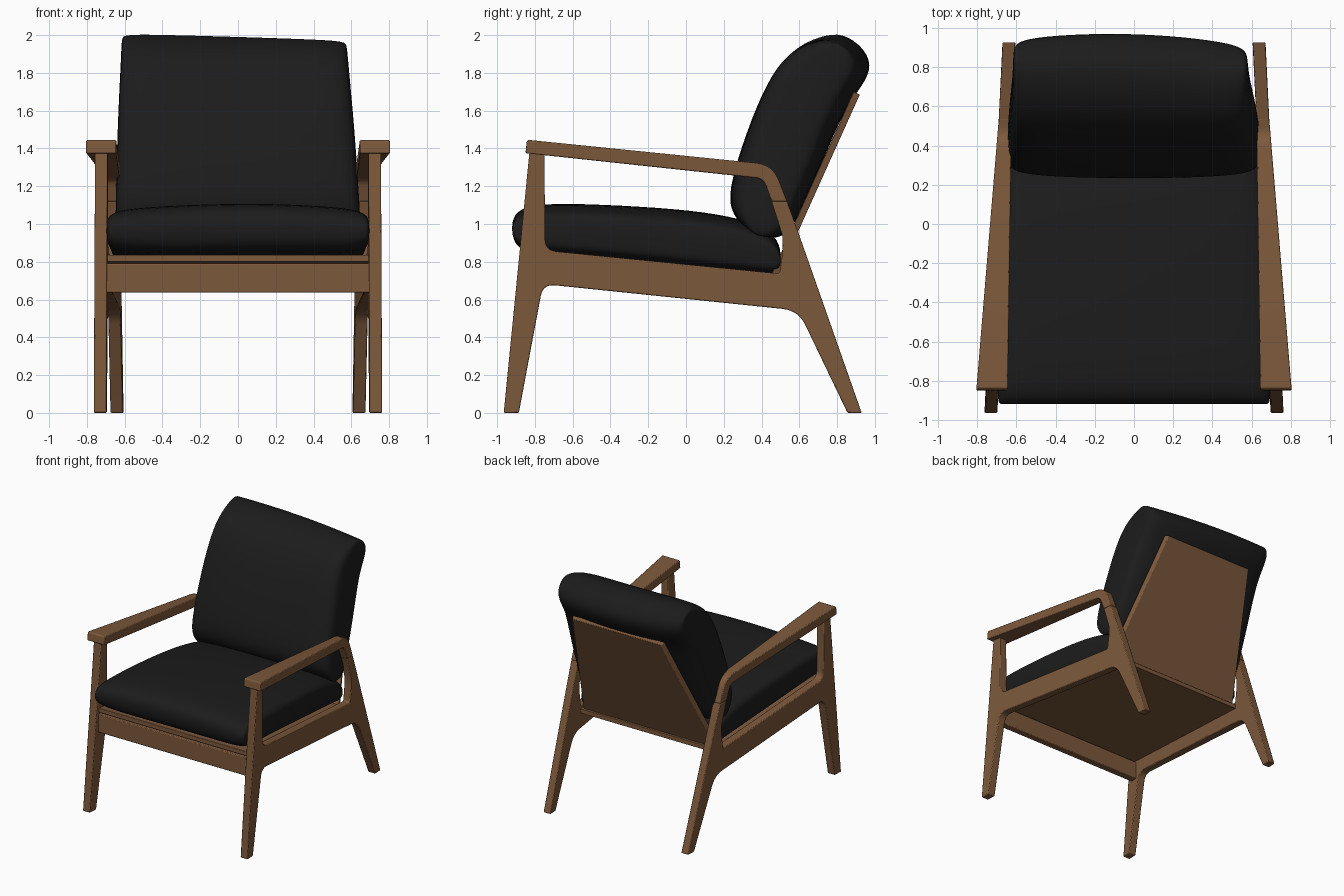
import bpy, bmesh, math
from mathutils import Vector

if "Cube" in bpy.data.objects:
    bpy.data.objects.remove(bpy.data.objects["Cube"])


def material(name, rgb):
    m = bpy.data.materials.new(name)
    m.diffuse_color = (*rgb, 1)
    m.use_nodes = True
    m.node_tree.nodes["Principled BSDF"].inputs["Base Color"].default_value = m.diffuse_color
    return m


WOOD = material("walnut brown", (0.203, 0.099, 0.044))
FABRIC = material("charcoal black", (0.0115, 0.0115, 0.0115))


def make_object(name, bm, mat):
    bmesh.ops.recalc_face_normals(bm, faces=bm.faces)
    me = bpy.data.meshes.new(name)
    bm.to_mesh(me)
    bm.free()
    me.materials.append(mat)
    ob = bpy.data.objects.new(name, me)
    bpy.context.collection.objects.link(ob)
    return ob


def rounded(points, steps=6):
    """Outline with a curved corner wherever a point has a third value."""
    out = []
    n = len(points)
    for i, p in enumerate(points):
        c = Vector(p[:2])
        if len(p) < 3:
            out.append(c)
            continue
        a = c + (Vector(points[i - 1][:2]) - c).normalized() * p[2]
        b = c + (Vector(points[(i + 1) % n][:2]) - c).normalized() * p[2]
        for s in range(steps + 1):
            t = s / steps
            out.append(a * (1 - t) ** 2 + c * 2 * t * (1 - t) + b * t * t)
    return out


def plate(name, outline, centre, half, bevel=0.006):
    """Side outline (y, z) thickened along x; centre and half width vary with y."""
    bm = bmesh.new()
    pts = rounded(outline)
    sides = [[bm.verts.new((centre(p.x) + s * half(p.x), p.x, p.y)) for p in pts]
             for s in (-1, 1)]
    for ring in sides:
        bm.faces.new(ring)
    for i in range(len(pts)):
        j = (i + 1) % len(pts)
        bm.faces.new((sides[0][i], sides[0][j], sides[1][j], sides[1][i]))
    ob = make_object(name, bm, WOOD)
    bpy.ops.object.select_all(action='DESELECT')
    ob.select_set(True)
    bpy.context.view_layer.objects.active = ob
    bpy.ops.object.shade_smooth_by_angle(angle=math.radians(30))
    mod = ob.modifiers.new("soft edges", 'BEVEL')
    mod.width, mod.segments = bevel, 2
    mod.limit_method, mod.angle_limit = 'ANGLE', math.radians(40)
    return ob


def cushion(name, stations, warp):
    """Stations along the length: outer (y, z), inner (y, z), half width."""
    across = [(-1, .5), (-.97, .74), (-.85, .92), (-.45, 1), (0, 1.02),
              (.45, 1), (.85, .92), (.97, .74), (1, .5)]
    bm = bmesh.new()
    rings = []
    for u, thick in across:
        pairs = []
        for y1, z1, y2, z2, w in stations:
            a, b = Vector((0, y1, z1)), Vector((0, y2, z2))
            mid = (a + b) / 2
            pairs.append([bm.verts.new(warp(mid + (p - mid) * thick + Vector((u * w, 0, 0)), u))
                          for p in (a, b)])
        rings.append(pairs)
    n = len(stations)
    for r, s in zip(rings, rings[1:]):
        for k in (0, 1):
            for i in range(n - 1):
                bm.faces.new((r[i][k], r[i + 1][k], s[i + 1][k], s[i][k]))
        for i in (0, n - 1):
            bm.faces.new((r[i][0], r[i][1], s[i][1], s[i][0]))
    for r in (rings[0], rings[-1]):
        for i in range(n - 1):
            bm.faces.new((r[i][0], r[i + 1][0], r[i + 1][1], r[i][1]))
    for f in bm.faces:
        f.smooth = True
    ob = make_object(name, bm, FABRIC)
    mod = ob.modifiers.new("padding", 'SUBSURF')
    mod.levels = mod.render_levels = 2
    return ob


# Side frames: front leg, seat rail and raked rear leg in one outline
FRAME = [(-.965, 0), (-.885, 0), (-.757, .682, .065), (.595, .542, .085), (.855, 0),
         (.93, 0), (.593, .96), (.535, 1.12), (.453, 1.12), (.51, .94),
         (.512, .86), (.495, .737, .015), (-.745, .86, .06), (-.75, 1.39), (-.828, 1.39)]
# Armrests: wide at the front, bending down into the rear leg
ARM = [(-.85, 1.375), (-.842, 1.446, .015), (.46, 1.314, .09), (.535, 1.12),
       (.453, 1.12), (.41, 1.24, .04)]


def frame_x(y):
    return 0.73 - 0.0487 * (y + 0.95)


for side, s in (("left", -1), ("right", 1)):
    plate(side + "_side_frame", FRAME, lambda y: s * frame_x(y), lambda y: 0.033)
    plate(side + "_armrest", ARM, lambda y: s * frame_x(y),
          lambda y: 0.08 - 0.0342 * (y + 0.84))

# Front apron, sloping seat board and tapered back board
zero = lambda y: 0.0
plate("front_apron", [(-.86, .637), (-.80, .637), (-.80, .79), (-.86, .79)],
      zero, lambda y: 0.70)
plate("seat_board", [(-.85, .80), (-.85, .837), (.50, .715), (.50, .678)],
      zero, lambda y: frame_x(y) - 0.025, 0.003)
plate("back_board", [(.47, .685), (.92, 1.685), (.887, 1.70), (.437, .70)],
      zero, lambda y: 0.62 - 0.2 * (y - 0.46) / 0.44, 0.004)


# Seat cushion
def seat_warp(p, u):
    p.z += 0.004 * math.sin(3 * u + 1) - 0.008 * u * u
    return p


cushion("seat_cushion", [
    (-.925, 1.03, -.92, .93, .69), (-.86, 1.095, -.88, .85, .70),
    (-.65, 1.107, -.65, .838, .69), (-.25, 1.09, -.25, .80, .68),
    (.10, 1.062, .10, .762, .66), (.35, 1.01, .35, .74, .645),
    (.46, .95, .47, .728, .635), (.505, .87, .50, .765, .625)], seat_warp)


# Back cushion, slightly lopsided and drawn in at the top corners
def back_warp(p, u):
    t = p.z - 1
    p.x -= 0.02 * t
    p.z -= t * (0.018 * u - 0.005 * u * u) + 0.024 * max(t, 0) ** 2
    p.y -= max(t, 0) ** 3 * (0.05 * u * u + 0.025 * u)
    return p


cushion("back_cushion", [
    (.33, .955, .43, .92, .63), (.245, 1.05, .54, .935, .65),
    (.222, 1.17, .61, 1.08, .645), (.325, 1.50, .73, 1.36, .632),
    (.435, 1.77, .84, 1.62, .615), (.56, 1.94, .905, 1.71, .605),
    (.71, 2.01, .985, 1.83, .60), (.84, 2.025, .955, 1.935, .595)], back_warp)
